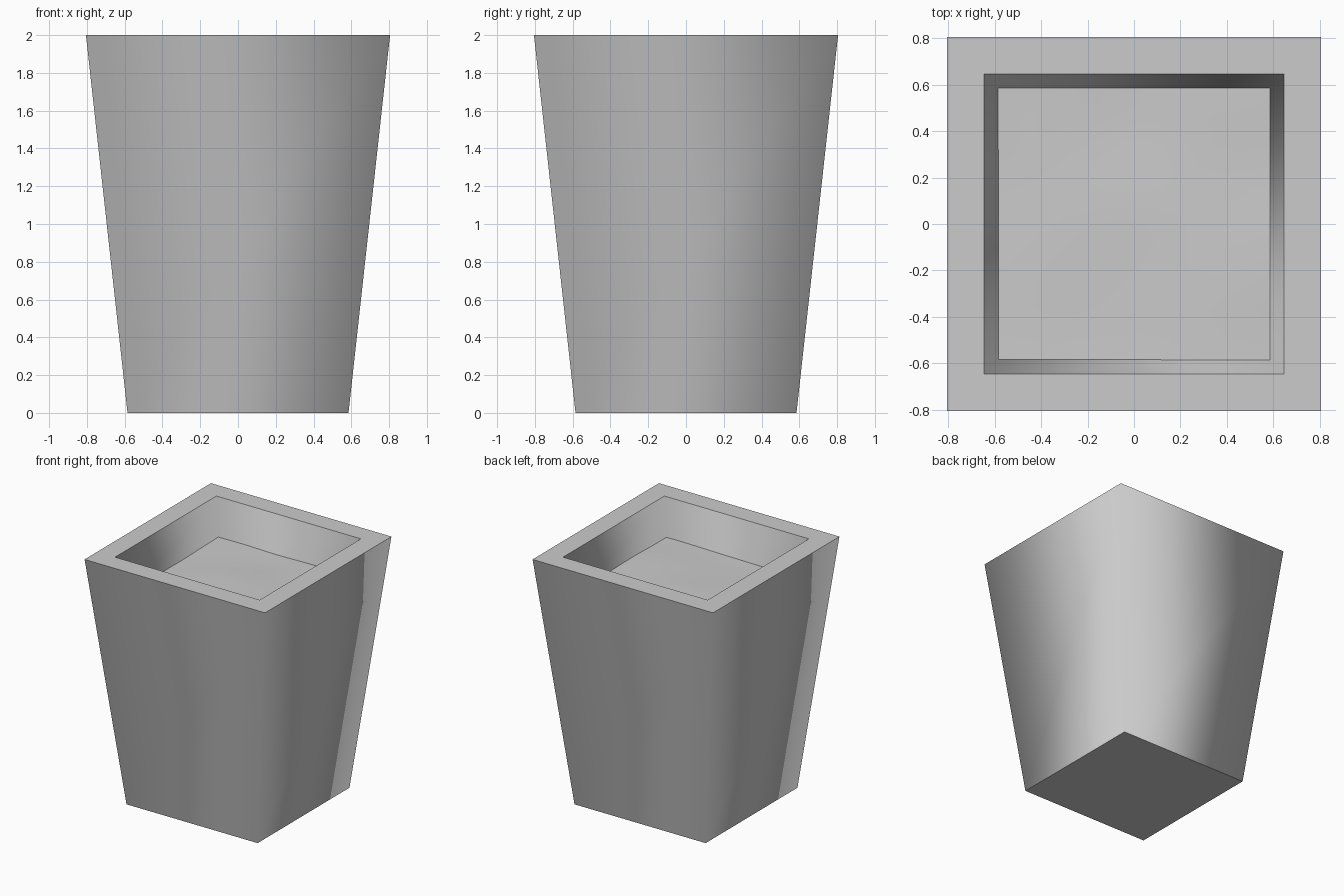
import bpy, bmesh, random
from mathutils import Vector, noise

if "Cube" in bpy.data.objects:
    bpy.data.objects.remove(bpy.data.objects["Cube"])

random.seed(3)


def add_object(name, bm):
    mesh = bpy.data.meshes.new(name)
    bm.to_mesh(mesh)
    bm.free()
    obj = bpy.data.objects.new(name, mesh)
    bpy.context.collection.objects.link(obj)
    return obj


# Tapered square pot: square rings (half width, height) joined from base to cavity floor
RINGS = [(0.585, 0.0), (0.805, 2.0), (0.645, 2.0), (0.577, 1.665)]
CORNERS = [(-1, -1), (1, -1), (1, 1), (-1, 1)]
bm = bmesh.new()
rings = [[bm.verts.new((sx * h, sy * h, z)) for sx, sy in CORNERS] for h, z in RINGS]
for level, (low, high) in enumerate(zip(rings, rings[1:])):
    for i in range(4):
        j = (i + 1) % 4
        face = bm.faces.new((low[i], low[j], high[j], high[i]))
        face.smooth = level != 1          # flat rim, softly shaded walls
bm.faces.new(rings[0][::-1])
bm.faces.new(rings[-1])

# Crisp edges around base, rim and cavity floor
for ring in rings:
    for i in range(4):
        bm.edges.get((ring[i], ring[(i + 1) % 4])).smooth = False
bmesh.ops.recalc_face_normals(bm, faces=bm.faces)
add_object("planter_pot", bm)

# Soil surface: fine grid with very gentle unevenness
bm = bmesh.new()
bmesh.ops.create_grid(bm, x_segments=16, y_segments=16, size=0.586)
for v in bm.verts:
    bump = noise.noise(Vector((v.co.x * 2.2, v.co.y * 2.2, 4.7)))
    v.co.z = 1.705 + 0.012 * bump
for f in bm.faces:
    f.smooth = True
add_object("soil", bm)
